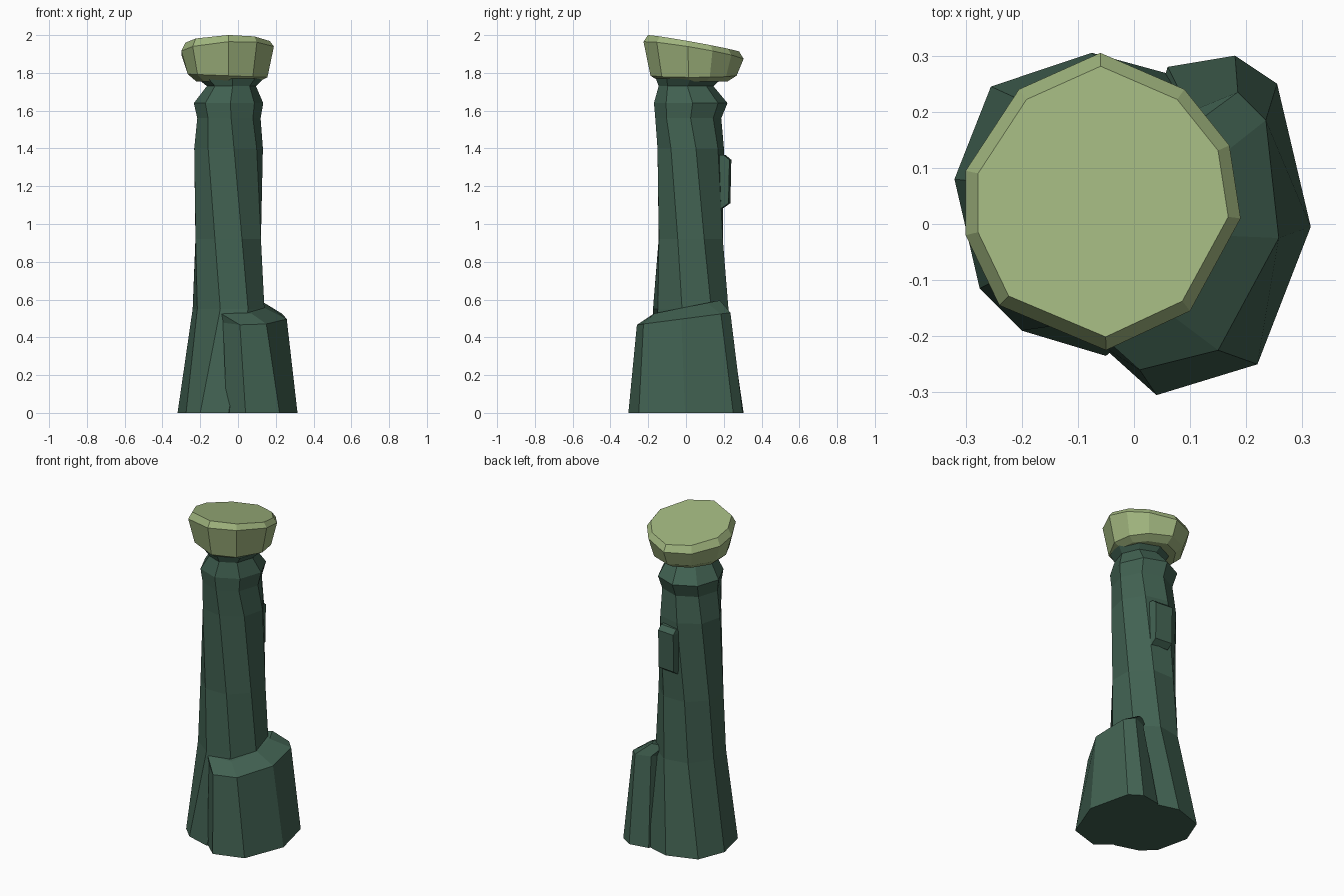
import bpy, bmesh
from math import cos, sin, radians

cube = bpy.data.objects.get("Cube")
if cube:
    bpy.data.objects.remove(cube, do_unlink=True)


def make_material(name, rgb):
    mat = bpy.data.materials.new(name)
    mat.use_nodes = True
    color = (*rgb, 1)
    mat.diffuse_color = color
    bsdf = mat.node_tree.nodes["Principled BSDF"]
    bsdf.inputs["Base Color"].default_value = color
    bsdf.inputs["Roughness"].default_value = 0.9
    return mat


def loft(name, rings, mat):
    """Closed flat-shaded solid skinned over equal-sized rings, bottom to top."""
    bm = bmesh.new()
    loops = [[bm.verts.new(p) for p in ring] for ring in rings]
    n = len(loops[0])
    for low, high in zip(loops, loops[1:]):
        for i in range(n):
            j = (i + 1) % n
            bm.faces.new((low[i], low[j], high[j], high[i]))
    bm.faces.new(loops[0][::-1])
    bm.faces.new(loops[-1])
    bmesh.ops.recalc_face_normals(bm, faces=bm.faces)
    mesh = bpy.data.meshes.new(name)
    bm.to_mesh(mesh)
    bm.free()
    mesh.materials.append(mat)
    obj = bpy.data.objects.new(name, mesh)
    bpy.context.collection.objects.link(obj)
    return obj


def octagon(z, cx, cy, rx, ry, start):
    angles = [radians(start + 45 * i) for i in range(8)]
    return [(cx + rx * cos(a), cy + ry * sin(a), z) for a in angles]


dark_green = make_material("dark_green_stone", (0.053, 0.120, 0.083))
light_green = make_material("light_green_top", (0.352, 0.462, 0.209))

# Twisted eight-sided column on an uneven foot
foot = [(-0.2, -0.19), (-0.05, -0.235), (0.2, 0), (0.09, 0.26),
        (-0.075, 0.305), (-0.255, 0.245), (-0.32, 0.08), (-0.275, -0.115)]
sections = [
    (0.55, -0.05, 0.025, 0.195, 0.205, -103),
    (0.92, -0.052, 0.025, 0.187, 0.183, -112),
    (1.40, -0.05, 0.025, 0.184, 0.178, -126),
    (1.56, -0.048, 0.012, 0.168, 0.175, -131),
    (1.64, -0.05, 0.025, 0.184, 0.195, -132),
    (1.73, -0.035, 0.0, 0.13, 0.145, -132),
    (1.77, -0.04, 0.015, 0.175, 0.175, -132),
]
loft("column", [[(x, y, 0) for x, y in foot]] + [octagon(*s) for s in sections],
     dark_green)

# Buttress with a sloping ledge, wrapped around one side of the foot
base = [(-0.06, -0.215), (0.04, -0.305), (0.22, -0.25), (0.315, -0.005),
        (0.255, 0.25), (0.18, 0.30), (0.06, 0.28)]
rim = [(-0.08, -0.17), (0.01, -0.26), (0.15, -0.225), (0.258, -0.025),
       (0.235, 0.185), (0.185, 0.235), (0.10, 0.20)]
ledge = [(-0.08, -0.12), (-0.09, -0.17), (0.07, -0.165), (0.14, -0.02),
         (0.14, 0.11), (0.11, 0.18), (0.04, 0.15)]
loft("buttress", [
    [(x, y, 0) for x, y in base],
    [(x, y, 0.5 + 0.13 * y) for x, y in rim],
    [(x, y, 0.56 + 0.2 * y) for x, y in ledge],
], dark_green)

# Raised slab on the back of the column
slab = [(1.085, 0.20), (1.11, 0.235), (1.34, 0.24), (1.365, 0.21)]
loft("back_slab", [
    [(-0.1, 0.12, z), (0.04, 0.12, z), (0.03, y - 0.01, z), (-0.08, y, z)]
    for z, y in slab], dark_green)

# Ten-sided cap with a tilted, bevelled top
outline = [(-0.06, 0.305), (-0.205, 0.24), (-0.3, 0.095), (-0.3, -0.02),
           (-0.24, -0.145), (-0.05, -0.225), (0.1, -0.155), (0.19, 0.01),
           (0.17, 0.14), (0.09, 0.24)]


def cap_ring(scale, z, tilt_x=0, tilt_y=0):
    ring = []
    for x, y in outline:
        dx, dy = scale * (x + 0.055), scale * (y - 0.04)
        ring.append((dx - 0.055, dy + 0.04, z + tilt_x * dx + tilt_y * dy))
    return ring


loft("cap", [
    cap_ring(0.68, 1.755),
    cap_ring(0.86, 1.785, -0.04),
    cap_ring(1.0, 1.92, 0.06, -0.17),
    cap_ring(0.91, 1.957, 0.03, -0.18),
], light_green)
